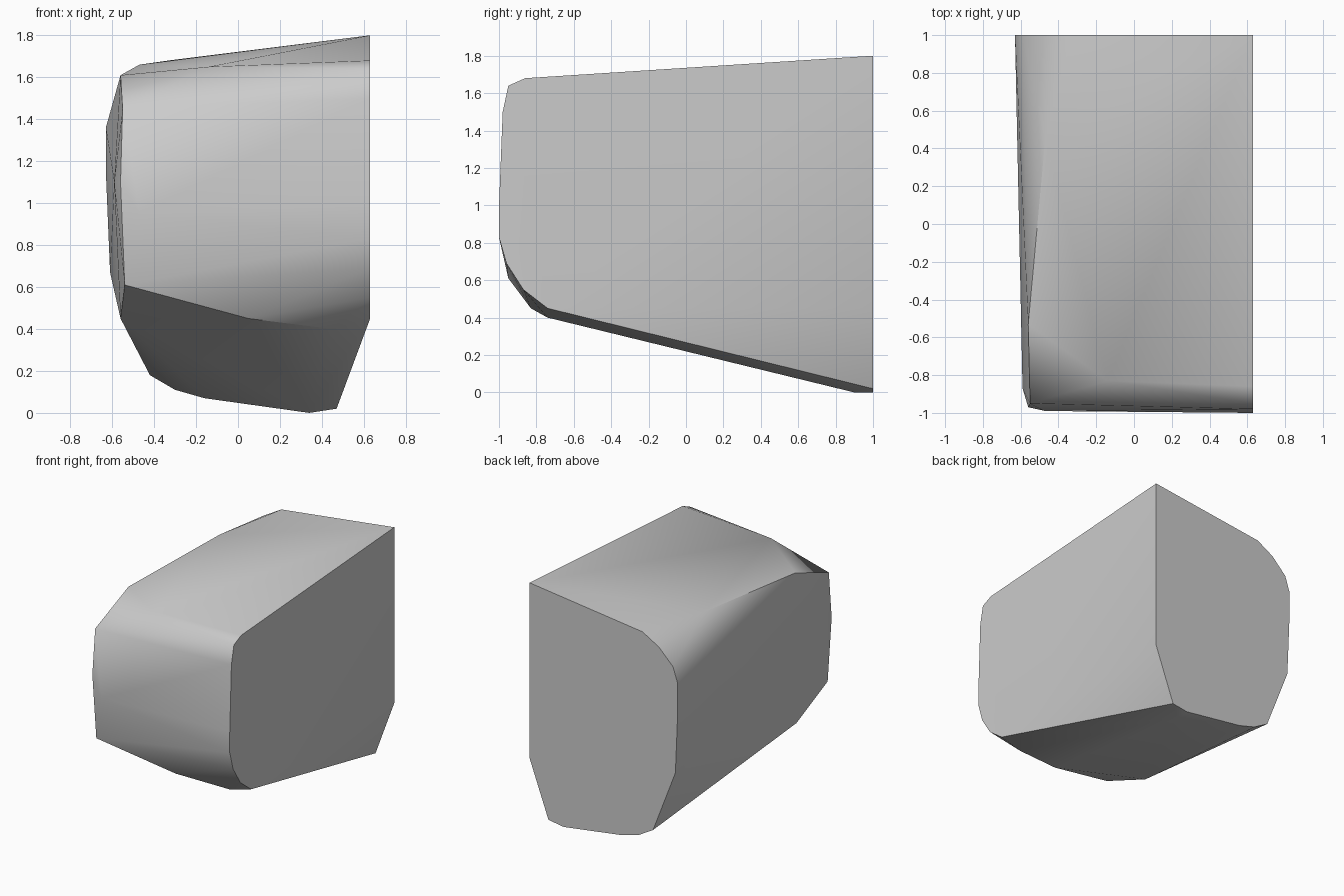
import bpy
import bmesh
from math import radians
from mathutils import Vector

default_cube = bpy.data.objects.get("Cube")
if default_cube:
    bpy.data.objects.remove(default_cube, do_unlink=True)

HALF_WIDTH = 0.63


def make_material(name, colour):
    material = bpy.data.materials.new(name)
    material.use_nodes = True
    material.diffuse_color = colour
    material.node_tree.nodes["Principled BSDF"].inputs["Base Color"].default_value = colour
    return material


def hull_object(name, points, material):
    """Wrap the section points in a convex skin and shade it."""
    bm = bmesh.new()
    for point in points:
        bm.verts.new(point)
    result = bmesh.ops.convex_hull(bm, input=bm.verts[:])
    unused = {item for key in ("geom_interior", "geom_unused") for item in result[key]
              if isinstance(item, bmesh.types.BMVert)}
    bmesh.ops.delete(bm, geom=list(unused), context="VERTS")
    loose = [vert for vert in bm.verts if not vert.link_faces]
    bmesh.ops.delete(bm, geom=loose, context="VERTS")
    # merge the coplanar triangles of the two flat sides
    bmesh.ops.dissolve_limit(bm, angle_limit=radians(0.5),
                             verts=bm.verts[:], edges=bm.edges[:])
    bmesh.ops.recalc_face_normals(bm, faces=bm.faces[:])
    mesh = bpy.data.meshes.new(name)
    bm.to_mesh(mesh)
    bm.free()
    mesh.materials.append(material)
    obj = bpy.data.objects.new(name, mesh)
    bpy.context.collection.objects.link(obj)
    bpy.ops.object.select_all(action="DESELECT")
    obj.select_set(True)
    bpy.context.view_layer.objects.active = obj
    bpy.ops.object.shade_smooth_by_angle(angle=radians(30))
    return obj


# Flat back section: (x, z)
back_section = [
    (HALF_WIDTH, 1.8), (HALF_WIDTH, 0.45), (0.47, 0.02), (0.34, 0),
    (-0.16, 0.07), (-0.3, 0.11), (-0.42, 0.18), (-0.61, 0.67),
    (-0.63, 1.15), (-0.63, 1.36), (-0.59, 1.48), (-0.47, 1.6), (-0.33, 1.68),
]

# Flat inner side section: (y, z)
side_section = [
    (-0.86, 1.68), (-0.95, 1.64), (-0.98, 1.5), (-1, 0.99), (-1, 0.83),
    (-0.96, 0.69), (-0.87, 0.55), (-0.74, 0.45),
]

# Rounded outer corners: (x, y, z)
outer_corners = [
    (-0.55, -0.95, 1.45), (-0.56, -0.97, 1.1), (-0.54, -0.95, 0.61),
    (-0.59, -0.87, 1.1), (-0.47, -0.99, 0.95),
    (-0.56, -0.53, 1.61), (-0.56, -0.54, 0.45), (-0.47, 0.45, 1.66),
    (-0.14, -0.83, 1.65), (0.05, -0.83, 0.45), (0.45, -0.74, 0.4),
    (0.34, 0.9, 0),
]

points = [Vector((x, 1, z)) for x, z in back_section]
points += [Vector((HALF_WIDTH, y, z)) for y, z in side_section]
points += [Vector(corner) for corner in outer_corners]

grey = make_material("plain grey", (0.6, 0.6, 0.6, 1))
hull_object("rounded_block", points, grey)
